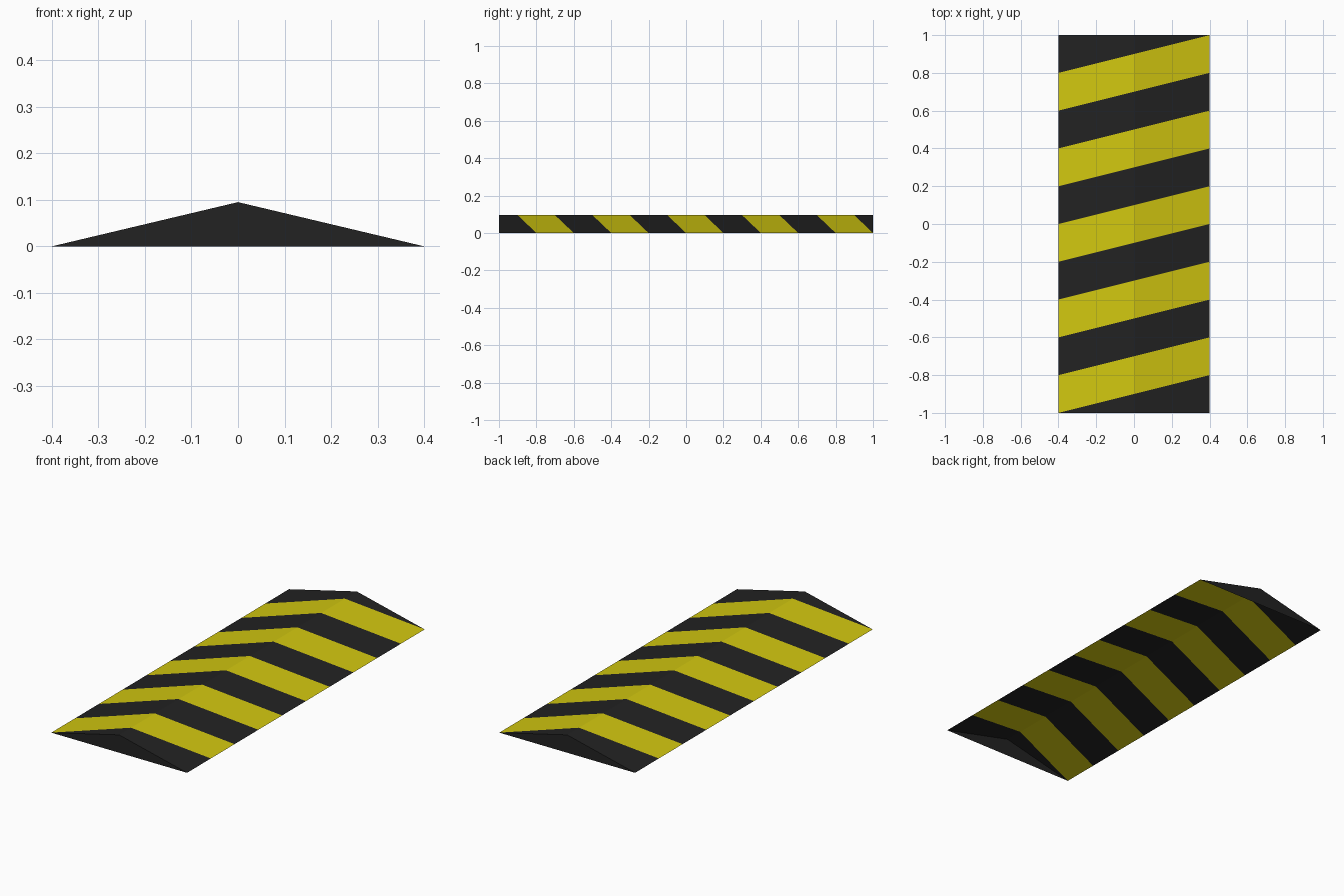
import bpy, bmesh, math
from mathutils import Vector

if "Cube" in bpy.data.objects:
    bpy.data.objects.remove(bpy.data.objects["Cube"])

HALF_W, HALF_L, HEIGHT = 0.4, 1.0, 0.095
SLANT, BAND = 0.25, 0.2      # stripe lines follow y = c + SLANT * x


def material(name, rgb):
    m = bpy.data.materials.new(name)
    m.diffuse_color = (*rgb, 1.0)
    m.use_nodes = True
    m.node_tree.nodes["Principled BSDF"].inputs["Base Color"].default_value = m.diffuse_color
    return m


black = material("rubber black", (0.016, 0.016, 0.016))
yellow = material("warning yellow", (0.64, 0.57, 0.005))


def finish(bm, name):
    mesh = bpy.data.meshes.new(name)
    bm.to_mesh(mesh)
    bm.free()
    mesh.materials.append(black)
    mesh.materials.append(yellow)
    ob = bpy.data.objects.new(name, mesh)
    bpy.context.collection.objects.link(ob)


# Two sloped ramp faces, open underneath
profile = [(-HALF_W, 0), (0, HEIGHT), (HALF_W, 0)]
bm = bmesh.new()
front = [bm.verts.new((x, -HALF_L, z)) for x, z in profile]
back = [bm.verts.new((x, HALF_L, z)) for x, z in profile]
for i in range(2):
    bm.faces.new((front[i], front[i + 1], back[i + 1], back[i]))

# Cut the diagonal stripes, then colour alternate bands
for k in range(10):
    bmesh.ops.bisect_plane(bm, geom=bm.verts[:] + bm.edges[:] + bm.faces[:], dist=1e-5,
                           plane_co=Vector((0, -0.9 + BAND * k, 0)),
                           plane_no=Vector((-SLANT, 1, 0)))
for f in bm.faces:
    c = f.calc_center_median()
    band = math.floor((c.y - SLANT * c.x + 0.9) / BAND)
    f.material_index = 1 if band % 2 == 0 else 0
finish(bm, "striped_ramp")

# Black triangular end caps
for name, side in (("front_end_cap", -1), ("back_end_cap", 1)):
    bm = bmesh.new()
    verts = [bm.verts.new((x, side * HALF_L, z)) for x, z in profile]
    bm.faces.new(verts if side > 0 else verts[::-1])
    bm.normal_update()
    finish(bm, name)
